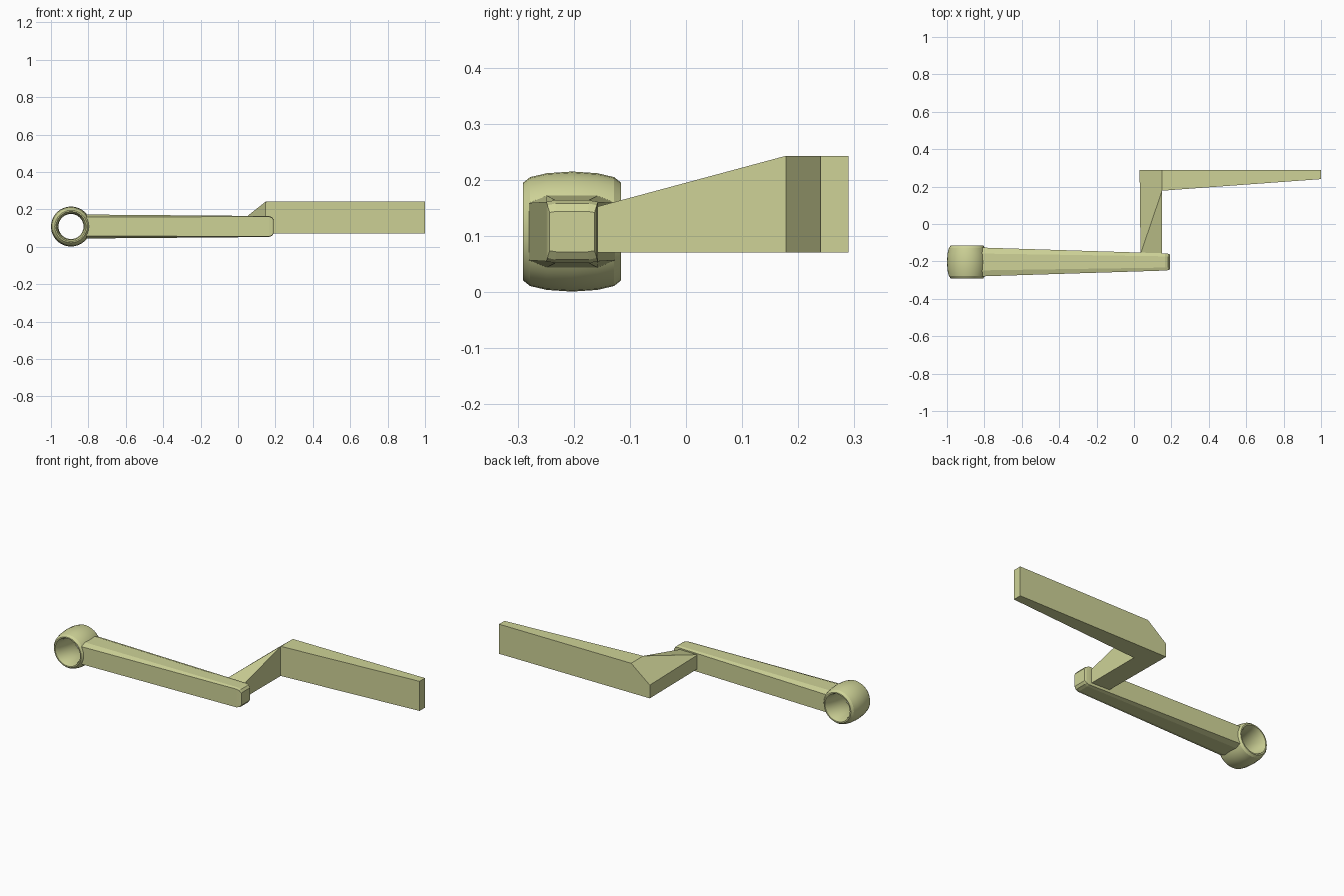
import bpy, bmesh, math

if "Cube" in bpy.data.objects:
    bpy.data.objects.remove(bpy.data.objects["Cube"])

mat = bpy.data.materials.new("pale olive")
mat.diffuse_color = (0.62, 0.65, 0.31, 1)
mat.use_nodes = True
mat.node_tree.nodes["Principled BSDF"].inputs["Base Color"].default_value = mat.diffuse_color


def finish(bm, name, smooth=None):
    bmesh.ops.recalc_face_normals(bm, faces=bm.faces)
    me = bpy.data.meshes.new(name)
    bm.to_mesh(me)
    bm.free()
    ob = bpy.data.objects.new(name, me)
    bpy.context.collection.objects.link(ob)
    me.materials.append(mat)
    if smooth:
        bpy.context.view_layer.objects.active = ob
        ob.select_set(True)
        bpy.ops.object.shade_smooth_by_angle(angle=math.radians(smooth))
        ob.select_set(False)
    return ob


def loft(name, rings, caps=True, closed=False, smooth=None):
    bm = bmesh.new()
    vs = [[bm.verts.new(p) for p in r] for r in rings]
    pairs = list(zip(vs, vs[1:])) + ([(vs[-1], vs[0])] if closed else [])
    for a, b in pairs:
        n = len(a)
        for i in range(n):
            bm.faces.new((a[i], a[(i + 1) % n], b[(i + 1) % n], b[i]))
    if caps:
        bm.faces.new(vs[0])
        bm.faces.new(vs[-1])
    return finish(bm, name, smooth)


CY, CZ = -0.203, 0.108

# Barrel-shaped shaft collar, revolved around y: (offset, radius)
half = [(0.0, 0.107), (0.045, 0.104), (0.075, 0.097), (0.0875, 0.087),
        (0.0875, 0.080), (0.06, 0.071), (0.0, 0.067)]
profile = half + [(-y, r) for y, r in half[-2:0:-1]]
N = 32
loft("shaft_collar",
     [[(-0.893 + r * math.cos(2 * math.pi * i / N), CY + y,
        CZ + r * math.sin(2 * math.pi * i / N)) for i in range(N)]
      for y, r in profile], caps=False, closed=True, smooth=25)


# Tapered crank arm with chamfered section and rounded tip
def section(x, w, side, flat, top):
    q = [(w, side), (flat, top), (-flat, top), (-w, side)]
    q += [(-y, -z) for y, z in q]
    return [(x, CY + y, CZ + z) for y, z in q]


loft("crank_arm", [section(-0.815, 0.077, 0.051, 0.045, 0.064),
                   section(0.165, 0.046, 0.053, 0.030, 0.056),
                   section(0.182, 0.044, 0.047, 0.030, 0.050),
                   section(0.192, 0.040, 0.034, 0.028, 0.036)])


def prism(name, outline, tops, z0):
    bm = bmesh.new()
    lo = [bm.verts.new((x, y, z0)) for x, y in outline]
    hi = [bm.verts.new((x, y, z)) for (x, y), z in zip(outline, tops)]
    n = len(lo)
    bm.faces.new(lo)
    bm.faces.new(hi)
    for i in range(n):
        j = (i + 1) % n
        bm.faces.new((lo[i], lo[j], hi[j], hi[i]))
    bmesh.ops.triangulate(bm, faces=[f for f in bm.faces if len(f.verts) > 4])
    return finish(bm, name)


# Cross block rising from the arm to the blade
prism("cross_block",
      [(0.035, -0.16), (0.15, -0.16), (0.15, 0.178), (0.15, 0.29), (0.03, 0.29)],
      [0.152, 0.152, 0.243, 0.243, 0.148], 0.071)

# Long tapered blade
prism("blade", [(0.15, 0.178), (1.0, 0.24), (1.0, 0.29), (0.15, 0.29)],
      [0.243] * 4, 0.071)
